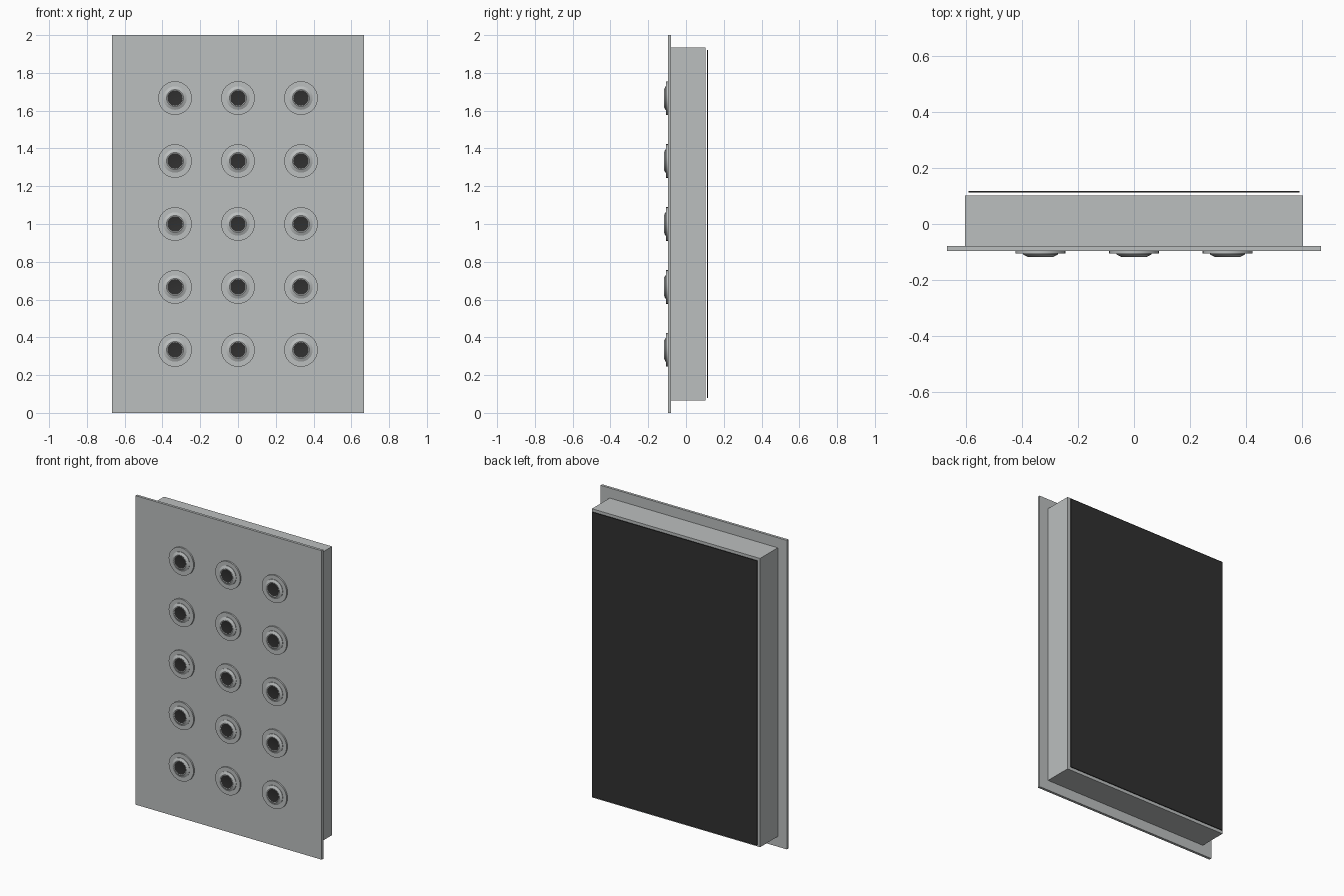
import bpy, bmesh, math

if "Cube" in bpy.data.objects:
    bpy.data.objects.remove(bpy.data.objects["Cube"])


def material(name, rgb):
    m = bpy.data.materials.new(name)
    m.diffuse_color = (*rgb, 1)
    m.use_nodes = True
    m.node_tree.nodes["Principled BSDF"].inputs["Base Color"].default_value = m.diffuse_color
    return m


GREY = material("light grey", (0.50, 0.52, 0.52))
DARK = material("charcoal", (0.03, 0.03, 0.03))


def box(name, x0, x1, y0, y1, z0, z1, mat):
    bm = bmesh.new()
    bmesh.ops.create_cube(bm, size=1)
    for v in bm.verts:
        v.co.x = x1 if v.co.x > 0 else x0
        v.co.y = y1 if v.co.y > 0 else y0
        v.co.z = z1 if v.co.z > 0 else z0
    return finish(name, bm, [mat])


def finish(name, bm, mats):
    me = bpy.data.meshes.new(name)
    bmesh.ops.recalc_face_normals(bm, faces=bm.faces)
    bm.to_mesh(me)
    bm.free()
    for m in mats:
        me.materials.append(m)
    ob = bpy.data.objects.new(name, me)
    bpy.context.collection.objects.link(ob)
    return ob


def lathe(name, profile, centre, mats, segs=32):
    """Closed solid turned about the y axis; profile is (radius, y) pairs.
    The last cap (front) takes the last material."""
    bm = bmesh.new()
    rings = [[bm.verts.new((centre[0] + r * math.cos(2 * math.pi * i / segs), y,
                            centre[1] + r * math.sin(2 * math.pi * i / segs)))
              for i in range(segs)] for r, y in profile]
    for a, b in zip(rings, rings[1:]):
        for i in range(segs):
            j = (i + 1) % segs
            bm.faces.new((a[i], a[j], b[j], b[i])).smooth = True
    bm.faces.new(rings[0])
    bm.faces.new(rings[-1]).material_index = len(mats) - 1
    ob = finish(name, bm, mats)
    bpy.context.view_layer.objects.active = ob
    ob.select_set(True)
    bpy.ops.object.shade_smooth_by_angle(angle=math.radians(25))
    ob.select_set(False)


# Front plate, housing and thin sheet floating just behind it
box("front_plate", -0.667, 0.667, -0.096, -0.079, 0, 2, GREY)
box("housing", -0.602, 0.602, -0.079, 0.102, 0.066, 1.935, GREY)
box("back_sheet", -0.589, 0.589, 0.112, 0.117, 0.079, 1.922, DARK)

# Grid of round fittings: flat flange, tapered collar, dark face
for row in range(5):
    for col in range(3):
        c = ((col - 1) / 3, (row + 1) / 3)
        tag = f"{row + 1}_{col + 1}"
        lathe("flange_" + tag, [(0.089, -0.095), (0.089, -0.106)], c, [GREY])
        lathe("collar_" + tag,
              [(0.062, -0.105), (0.062, -0.109), (0.045, -0.117), (0.041, -0.116)],
              c, [GREY, DARK])
